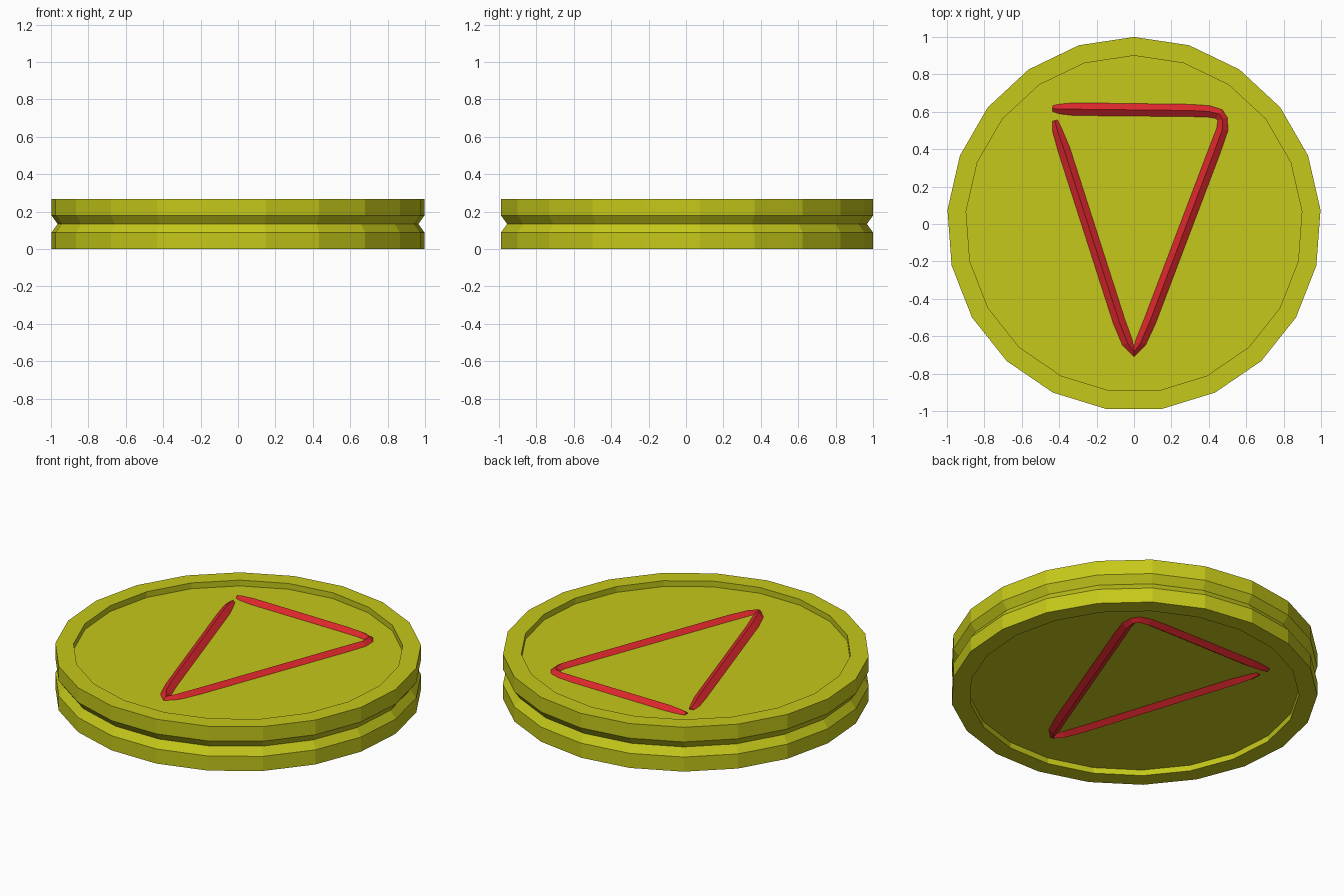
import bpy, bmesh, math
from mathutils import Vector

if "Cube" in bpy.data.objects:
    bpy.data.objects.remove(bpy.data.objects["Cube"])

SIDES, H, RECESS = 21, 0.267, 0.035


def material(name, rgb):
    m = bpy.data.materials.new(name)
    m.diffuse_color = (*rgb, 1)
    m.use_nodes = True
    m.node_tree.nodes["Principled BSDF"].inputs["Base Color"].default_value = m.diffuse_color
    return m


def finish(name, bm, mat):
    bmesh.ops.recalc_face_normals(bm, faces=bm.faces)
    me = bpy.data.meshes.new(name)
    bm.to_mesh(me)
    bm.free()
    me.materials.append(mat)
    ob = bpy.data.objects.new(name, me)
    bpy.context.collection.objects.link(ob)
    return ob


def bridge(bm, a, b, closed=True):
    n = len(a)
    for i in range(n if closed else n - 1):
        j = (i + 1) % n
        bm.faces.new((a[i], a[j], b[j], b[i]))


yellow = material("yellow", (0.56, 0.58, 0.01))
red = material("red", (0.7, 0.02, 0.025))

# Disc: lathed profile with recessed faces and a V groove round the edge
profile = [(0.9, RECESS), (0.9, 0), (1, 0), (1, 0.088), (0.967, H / 2),
           (1, H - 0.088), (1, H), (0.9, H), (0.9, H - RECESS)]
bm = bmesh.new()
rings = []
for r, z in profile:
    angles = [math.pi / 2 + 2 * math.pi * i / SIDES for i in range(SIDES)]
    rings.append([bm.verts.new((r * math.cos(a), r * math.sin(a), z)) for a in angles])
for a, b in zip(rings, rings[1:]):
    bridge(bm, a, b)
bm.faces.new(rings[0])
bm.faces.new(rings[-1])
finish("disc", bm, yellow)

# Triangle stroke: open path with half-width at each point
path = [(-0.435, 0.617, 0.016), (-0.40, 0.615, 0.026), (-0.32, 0.614, 0.034),
        (0.30, 0.607, 0.033), (0.40, 0.602, 0.031), (0.455, 0.588, 0.029),
        (0.474, 0.560, 0.027), (0.472, 0.505, 0.031), (0.43, 0.39, 0.033),
        (0.085, -0.52, 0.033), (0.035, -0.635, 0.030), (0.0, -0.685, 0.024),
        (-0.035, -0.635, 0.030), (-0.08, -0.52, 0.033),
        (-0.375, 0.40, 0.033), (-0.41, 0.50, 0.026), (-0.423, 0.553, 0.014)]


def stroke(name, floor, up):
    bm = bmesh.new()
    pts = [Vector(p[:2]) for p in path]
    rows = []
    for i, p in enumerate(pts):
        d0 = (p - pts[max(i - 1, 0)]).normalized()
        d1 = (pts[min(i + 1, len(pts) - 1)] - p).normalized()
        t = (d0 + d1).normalized()
        n = Vector((-t.y, t.x))
        w = path[i][2]
        # diamond cross-section, lower half sunk in the disc
        section = [(w, 0), (0, 0.7 * w), (-w, 0), (0, -0.7 * w)]
        rows.append([bm.verts.new((p.x + n.x * s, p.y + n.y * s, floor + up * h))
                     for s, h in section])
    for a, b in zip(rows, rows[1:]):
        bridge(bm, a, b)
    bm.faces.new(rows[0])
    bm.faces.new(rows[-1])
    finish(name, bm, red)


stroke("top_triangle", H - RECESS, 1)
stroke("bottom_triangle", RECESS, -1)
